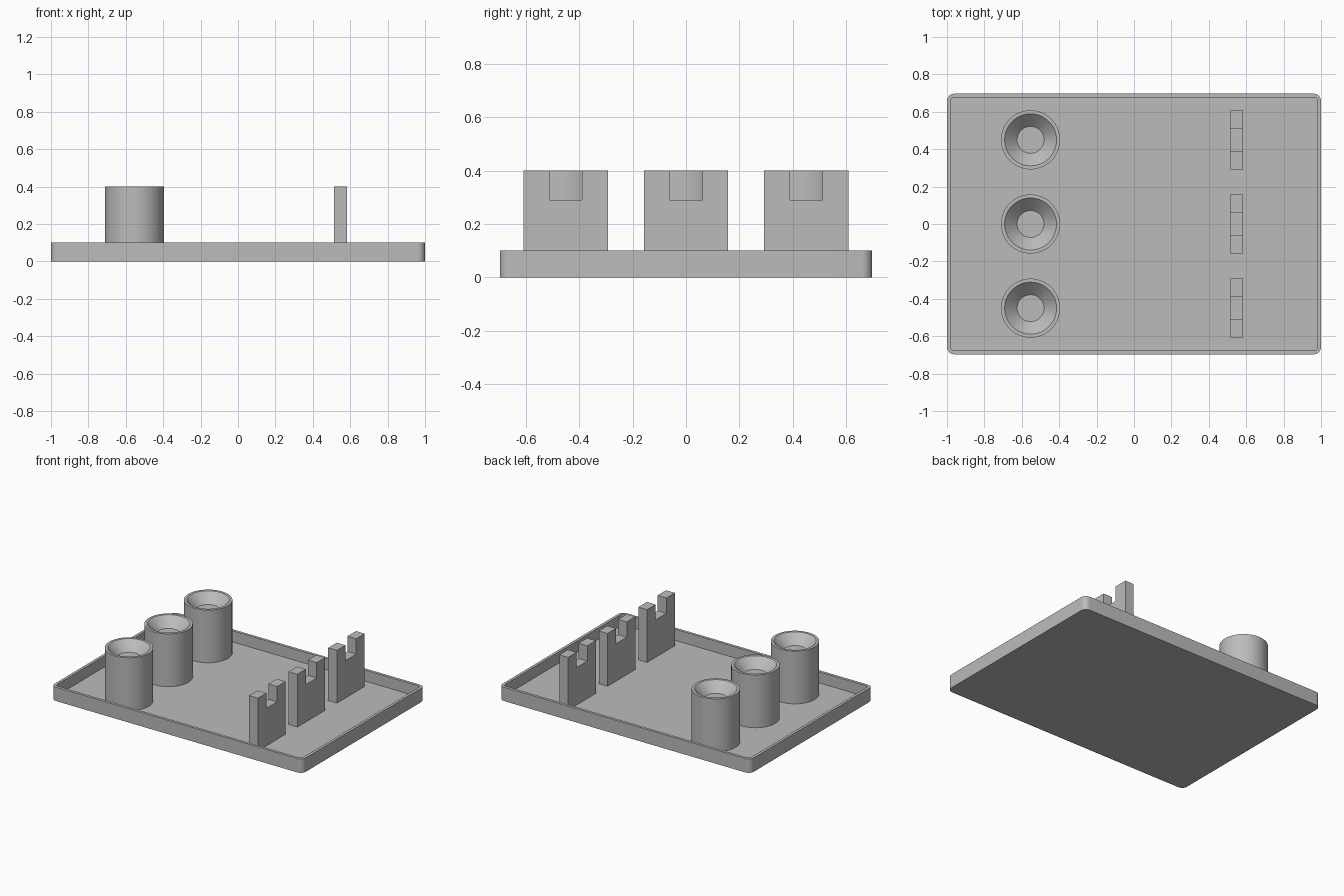
import bpy, bmesh, math

cube = bpy.data.objects.get("Cube")
if cube:
    bpy.data.objects.remove(cube, do_unlink=True)

grey = bpy.data.materials.new("light grey")
grey.use_nodes = True
GREY = (0.5, 0.5, 0.5, 1)
grey.diffuse_color = GREY
grey.node_tree.nodes["Principled BSDF"].inputs["Base Color"].default_value = GREY

HALF_X, HALF_Y, WALL, RIM, FLOOR = 1.0, 0.697, 0.02, 0.1, 0.02
TOP, PITCH = 0.4, 0.45


def finish(name, bm, smooth=True):
    bmesh.ops.recalc_face_normals(bm, faces=bm.faces)
    mesh = bpy.data.meshes.new(name)
    bm.to_mesh(mesh)
    bm.free()
    mesh.materials.append(grey)
    obj = bpy.data.objects.new(name, mesh)
    bpy.context.collection.objects.link(obj)
    if smooth:
        bpy.ops.object.select_all(action="DESELECT")
        obj.select_set(True)
        bpy.context.view_layer.objects.active = obj
        bpy.ops.object.shade_smooth_by_angle(angle=math.radians(30))
    return obj


def bridge(bm, lower, upper):
    n = len(lower)
    for i in range(n):
        j = (i + 1) % n
        bm.faces.new((lower[i], lower[j], upper[j], upper[i]))


def rounded_loop(bm, inset, radius, z, steps=8):
    hx, hy = HALF_X - inset - radius, HALF_Y - inset - radius
    loop = []
    for k, (sx, sy) in enumerate(((1, 1), (-1, 1), (-1, -1), (1, -1))):
        for s in range(steps + 1):
            a = (k + s / steps) * math.pi / 2
            loop.append(bm.verts.new((sx * hx + radius * math.cos(a),
                                      sy * hy + radius * math.sin(a), z)))
    return loop


# Shallow tray with rounded corners and a thin raised rim
bm = bmesh.new()
loops = [rounded_loop(bm, 0, 0.04, 0), rounded_loop(bm, 0, 0.04, RIM),
         rounded_loop(bm, WALL, 0.02, RIM), rounded_loop(bm, WALL, 0.02, FLOOR)]
for lower, upper in zip(loops, loops[1:]):
    bridge(bm, lower, upper)
bm.faces.new(loops[0])
bm.faces.new(loops[-1])
finish("tray", bm)


# Round cup with a conical seat ending in a flat centre
def add_cup(name, x, y, sides=64):
    profile = ((0.158, FLOOR), (0.158, TOP), (0.139, TOP), (0.072, TOP - 0.067))
    bm = bmesh.new()
    rings = [[bm.verts.new((x + r * math.cos(math.tau * i / sides),
                            y + r * math.sin(math.tau * i / sides), z))
              for i in range(sides)] for r, z in profile]
    for lower, upper in zip(rings, rings[1:]):
        bridge(bm, lower, upper)
    bm.faces.new(rings[0])
    bm.faces.new(rings[-1])
    finish(name, bm)


# Upright plate with a square notch in its top edge
def add_notched_post(name, x, y, thickness=0.07):
    half, slot, notch = 0.158, 0.061, 0.29
    right = [(half, FLOOR), (half, TOP), (slot, TOP), (slot, notch)]
    outline = right + [(-u, z) for u, z in reversed(right)]
    bm = bmesh.new()
    face = bm.faces.new([bm.verts.new((x - thickness / 2, y + u, z)) for u, z in outline])
    ext = bmesh.ops.extrude_face_region(bm, geom=[face], use_keep_orig=True)
    moved = [g for g in ext["geom"] if isinstance(g, bmesh.types.BMVert)]
    bmesh.ops.translate(bm, verts=moved, vec=(thickness, 0, 0))
    finish(name, bm, smooth=False)


# Three matching pairs across the tray
for label, row in (("front", -1), ("middle", 0), ("back", 1)):
    add_cup(label + "_cup", -0.553, row * PITCH)
    add_notched_post(label + "_notched_post", 0.549, row * PITCH)
